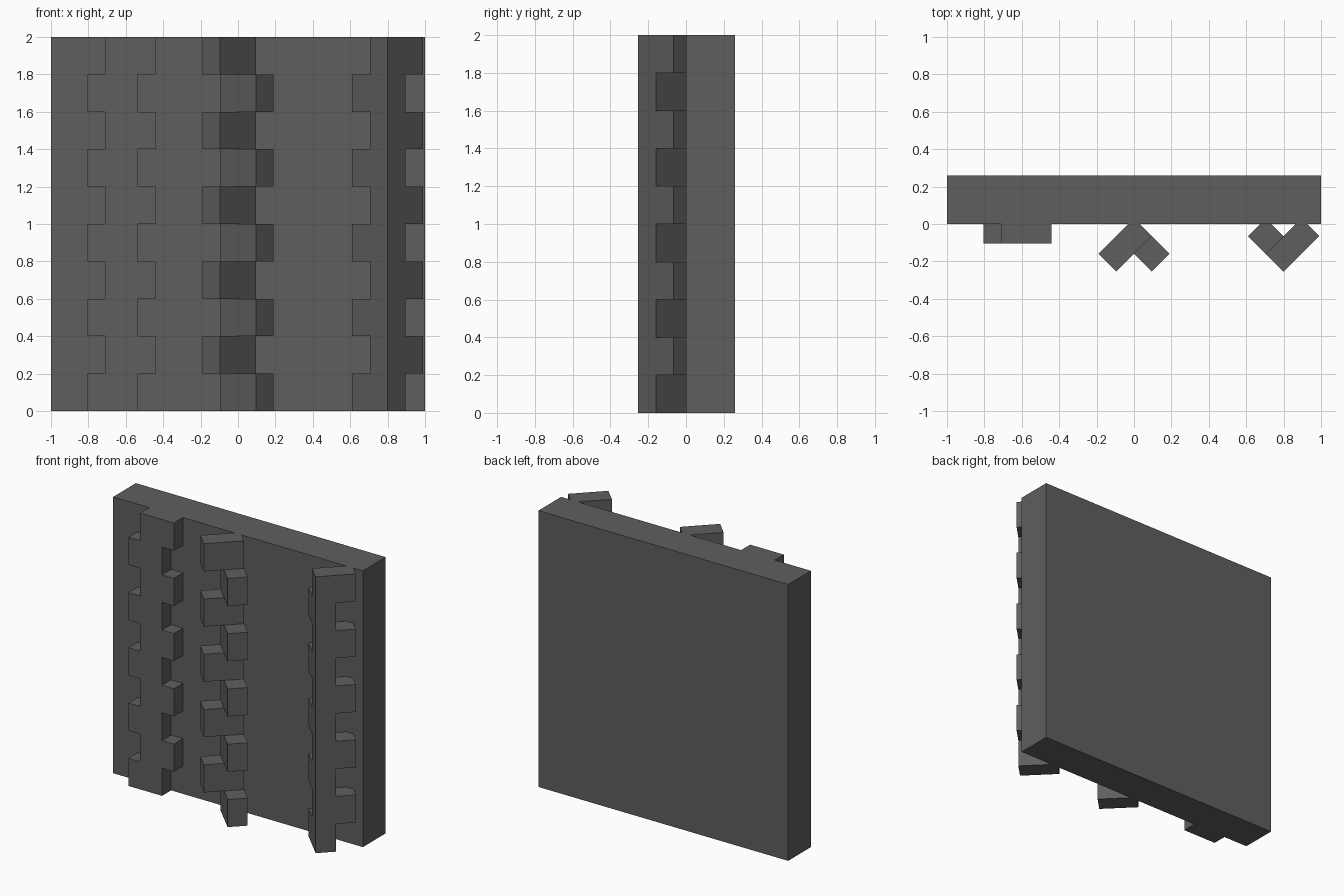
import bpy, bmesh

if "Cube" in bpy.data.objects:
    bpy.data.objects.remove(bpy.data.objects["Cube"])

ROWS, ROW_H = 10, 0.2
S = 0.095          # short diagonal step of a block turned 45 degrees
BACK = 0.03        # depth the blocks are set into the wall

stone = bpy.data.materials.new("dark grey stone")
stone.diffuse_color = (0.118, 0.114, 0.107, 1)
stone.use_nodes = True
stone.node_tree.nodes["Principled BSDF"].inputs["Base Color"].default_value = stone.diffuse_color


def add_prism(bm, footprint, z0, z1):
    """Extrude a plan outline from z0 to z1."""
    face = bm.faces.new([bm.verts.new((x, y, z0)) for x, y in footprint])
    top = bmesh.ops.extrude_face_region(bm, geom=[face])["geom"]
    verts = [v for v in top if isinstance(v, bmesh.types.BMVert)]
    bmesh.ops.translate(bm, verts=verts, vec=(0, 0, z1 - z0))


def make_object(name, prisms):
    bm = bmesh.new()
    for footprint, z0, z1 in prisms:
        add_prism(bm, footprint, z0, z1)
    bmesh.ops.recalc_face_normals(bm, faces=bm.faces)
    mesh = bpy.data.meshes.new(name)
    bm.to_mesh(mesh)
    bm.free()
    mesh.materials.append(stone)
    bpy.context.collection.objects.link(bpy.data.objects.new(name, mesh))


def rect(x0, x1, y0, y1):
    return [(x0, y0), (x1, y0), (x1, y1), (x0, y1)]


def quoins(name, cx, odd):
    """Stack blocks; the odd footprint (top row) is mirrored about cx in even rows."""
    even = [(-x, y) for x, y in odd]
    make_object(name, [([(cx + x, y) for x, y in (odd if r % 2 else even)],
                        r * ROW_H, (r + 1) * ROW_H) for r in range(ROWS)])


# Wall slab
make_object("wall", [(rect(-1, 1, 0, 0.26), 0, ROWS * ROW_H)])

# Flat quoins
quoins("flat_quoins", -0.623, rect(-0.087, 0.182, -0.104, BACK))

# Inner corner quoins, arms spreading outward from the wall
quoins("inner_corner_quoins", 0, [(0, BACK), (-2 * S, BACK - 2 * S),
                                  (-S, BACK - 3 * S), (S, BACK - S)])

# Outer corner quoins, arms meeting at a front edge
quoins("outer_corner_quoins", 0.8, [(0, BACK - 3 * S), (2 * S, BACK - S),
                                    (S, BACK), (-S, BACK - 2 * S)])
